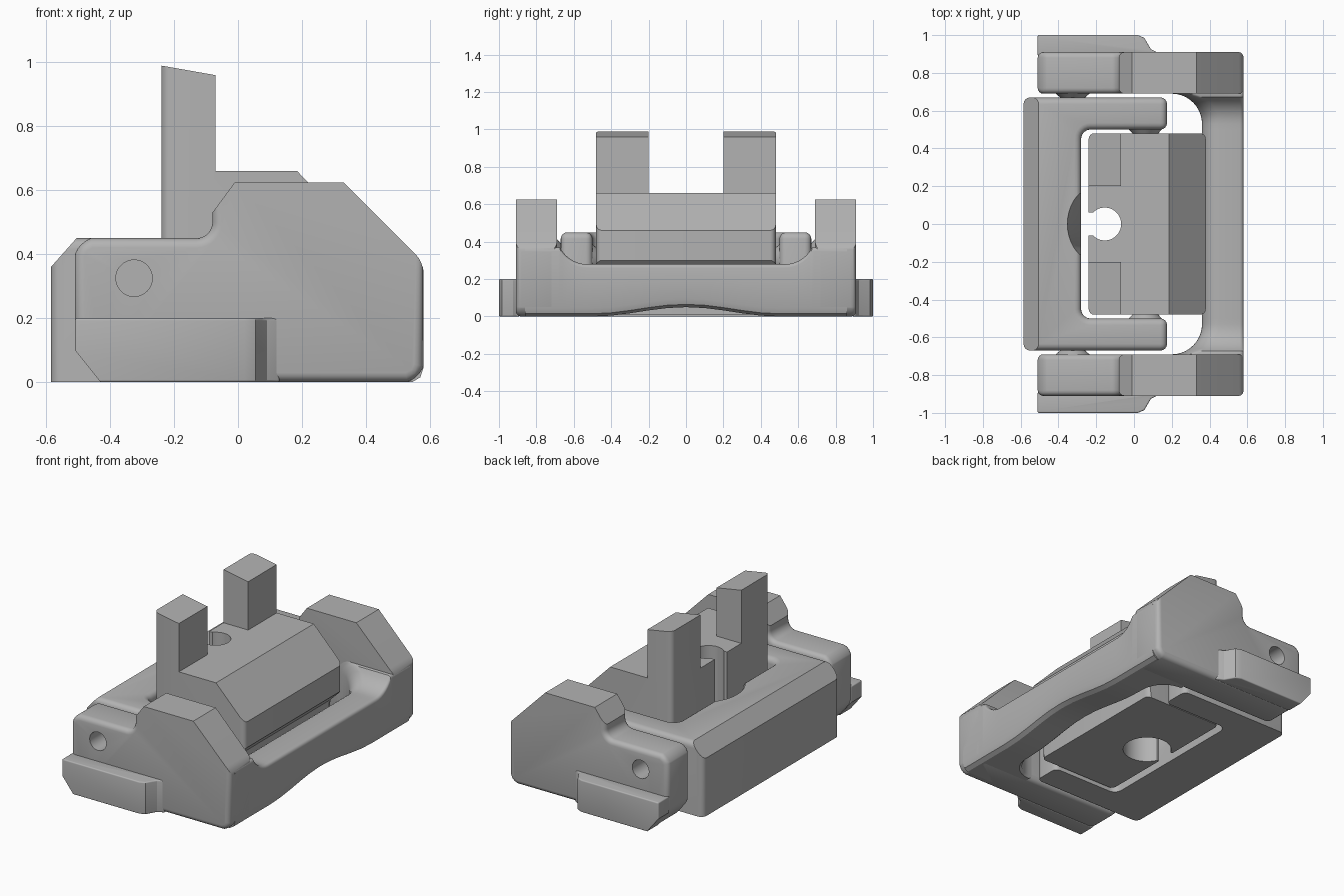
import bpy, bmesh, math
from mathutils import Vector, Matrix

if "Cube" in bpy.data.objects:
    bpy.data.objects.remove(bpy.data.objects["Cube"], do_unlink=True)

GREY = (0.45, 0.45, 0.45, 1)
mat = bpy.data.materials.new("plain grey")
mat.use_nodes = True
mat.diffuse_color = GREY
mat.node_tree.nodes["Principled BSDF"].inputs["Base Color"].default_value = GREY


def finish(bm, name):
    bmesh.ops.recalc_face_normals(bm, faces=bm.faces)
    me = bpy.data.meshes.new(name)
    bm.to_mesh(me)
    bm.free()
    me.materials.append(mat)
    ob = bpy.data.objects.new(name, me)
    bpy.context.collection.objects.link(ob)
    return ob


def arc(cx, cy, r, a0, a1, n=8):
    angles = [math.radians(a0 + (a1 - a0) * i / n) for i in range(n + 1)]
    return [(cx + r * math.cos(a), cy + r * math.sin(a)) for a in angles]


def prism(name, pts, axis, lo, hi, bevel=0.0, pick=lambda e: True, cut=None):
    """Extrude an outline along y or z, round chosen edges, slice off a corner."""
    bm = bmesh.new()
    place = (lambda p, h: (p[0], h, p[1])) if axis == "y" else (lambda p, h: (p[0], p[1], h))
    face = bm.faces.new([bm.verts.new(place(p, lo)) for p in pts])
    res = bmesh.ops.extrude_face_region(bm, geom=[face])
    move = Vector(place((0, 0), hi - lo))
    bmesh.ops.translate(bm, vec=move, verts=[v for v in res["geom"] if isinstance(v, bmesh.types.BMVert)])
    bmesh.ops.recalc_face_normals(bm, faces=bm.faces)
    if bevel:
        edges = [e for e in bm.edges if e.calc_face_angle(0) > 0.65 and pick(e)]
        bmesh.ops.bevel(bm, geom=edges, offset=bevel, offset_type="OFFSET", segments=4,
                        profile=0.5, affect="EDGES", clamp_overlap=True)
    if cut:
        geom = bm.verts[:] + bm.edges[:] + bm.faces[:]
        bmesh.ops.bisect_plane(bm, geom=geom, plane_co=cut[0], plane_no=cut[1], clear_outer=True)
        bmesh.ops.holes_fill(bm, edges=[e for e in bm.edges if e.is_boundary], sides=0)
    return finish(bm, name)


def cone(name, r1, r2, depth, loc, along_y=False):
    bm = bmesh.new()
    m = Matrix.Translation(loc)
    if along_y:
        m = m @ Matrix.Rotation(-math.pi / 2, 4, "X")
    bmesh.ops.create_cone(bm, cap_ends=True, segments=48, radius1=r1, radius2=r2, depth=depth, matrix=m)
    return finish(bm, name)


def box(name, x0, x1, y0, y1, z0, z1):
    return prism(name, [(x0, y0), (x1, y0), (x1, y1), (x0, y1)], "z", z0, z1)


def subtract(ob, *cutters):
    for c in cutters:
        mod = ob.modifiers.new("cut", "BOOLEAN")
        mod.operation, mod.solver, mod.object = "DIFFERENCE", "EXACT", c
    deps = bpy.context.evaluated_depsgraph_get()
    me = bpy.data.meshes.new_from_object(ob.evaluated_get(deps))
    ob.modifiers.clear()
    ob.data = me
    for c in cutters:
        bpy.data.objects.remove(c, do_unlink=True)


parts = []

# Outer frame: side arms with pin holes, foot flanges and pivot bosses
arm_outline = [(-0.51, 0.1), (-0.51, 0.40), (-0.495, 0.435), (-0.46, 0.45)]
arm_outline += arc(-0.13, 0.50, 0.05, -90, 0)
arm_outline += [(-0.08, 0.53), (-0.01, 0.625), (0.33, 0.625), (0.58, 0.375),
                (0.58, 0.05), (0.565, 0.015), (0.53, 0), (-0.43, 0)]
flange_outline = [(-0.51, 0.89), (-0.51, 1.0), (0.02, 1.0), (0.055, 0.985),
                  (0.075, 0.95), (0.09, 0.925), (0.13, 0.905), (0.13, 0.89)]
for s, side in ((1, "back"), (-1, "front")):
    arm = prism(side + "_frame_arm", arm_outline, "y", *sorted((s * 0.69, s * 0.91)), bevel=0.03,
                pick=lambda e: max(v.co.z for v in e.verts) < 0.55)
    subtract(arm, cone("pin_hole", 0.057, 0.057, 0.5, (-0.325, s * 0.8, 0.325), True))
    flange = prism(side + "_foot_flange", [(x, s * y) for x, y in flange_outline], "z", 0, 0.2,
                   bevel=0.025, cut=((-0.51, 0, 0.1), (-0.1, 0, -0.08)))
    wide, slim = (0.06, 0.095) if s > 0 else (0.095, 0.06)
    pin = cone(side + "_yoke_pivot", wide, slim, 0.03, (-0.325, s * 0.68, 0.325), True)
    pivot = cone(side + "_jaw_pivot", wide, slim, 0.04, (0.06, s * 0.49, 0.3), True)
    parts += [arm, flange, pin, pivot]

# Cross bar: lofted sections that flare smoothly into the arms
bm = bmesh.new()
half = [0, 0.1, 0.2, 0.3, 0.4, 0.5] + [0.53 + 0.16 * math.sin(math.radians(a)) for a in range(0, 91, 9)] + [0.86]
rings = []
for y in [-h for h in reversed(half[1:])] + half:
    t = min(max(abs(y) - 0.53, 0), 0.16)
    drop = math.sqrt(max(0.16 ** 2 - t * t, 0))
    x_in = 0.20 + drop
    top = min(0.44 - drop, 0.37)
    low = 0.05 * max(0, math.cos(math.pi * y)) ** 2 if abs(y) < 0.5 else 0
    sec = [(0.545, low), (0.57, low + 0.015), (0.58, low + 0.045)]
    sec += arc(0.56, top - 0.02, 0.02, 0, 90, 4)
    sec += arc(x_in + 0.09, top - 0.09, 0.09, 90, 180, 8)
    sec += [(x_in, low + 0.02), (x_in + 0.02, low)]
    rings.append([bm.verts.new((x, y, z)) for x, z in sec])
for a, b in zip(rings, rings[1:]):
    for i in range(len(a)):
        j = (i + 1) % len(a)
        bm.faces.new((a[i], a[j], b[j], b[i]))
bm.faces.new(rings[0])
bm.faces.new(rings[-1])
parts.append(finish(bm, "frame_cross_bar"))

# Inner yoke: U-shaped in plan, sloped rear edge, round relief beside the hole
upper = [(-0.585, 0.67), (0.175, 0.67), (0.175, 0.5)] + arc(-0.23, 0.45, 0.05, 90, 180, 6)
yoke_outline = upper + [(x, -y) for x, y in reversed(upper)]
yoke = prism("yoke", yoke_outline, "z", 0, 0.45, bevel=0.035,
             pick=lambda e: max(v.co.z for v in e.verts) > 0.1,
             cut=((-0.585, 0, 0.36), (-0.09, 0, 0.08)))
subtract(yoke, cone("relief", 0.165, 0.25, 0.36, (-0.11, 0, 0.30)))
parts.append(yoke)

# Jaw block: two posts, sloped nose, bored and slotted
jaw_outline = [(-0.24, 0.01), (-0.24, 0.99), (-0.07, 0.96), (-0.07, 0.66), (0.185, 0.66),
               (0.38, 0.46), (0.38, 0.30), (0.30, 0.22), (0.30, 0.01)]
jaw = prism("jaw_block", jaw_outline, "y", -0.48, 0.48, bevel=0.03,
            pick=lambda e: abs((e.verts[0].co - e.verts[1].co).normalized().z) > 0.95
            and not (abs(e.verts[0].co.x + 0.07) < 0.01))
subtract(jaw,
         box("post_gap", -0.3, -0.069, -0.2, 0.2, 0.66, 1.2),
         cone("bore", 0.087, 0.087, 2, (-0.155, 0, 0.4)),
         box("slot", -0.3, -0.18, -0.06, 0.06, -0.1, 0.8),
         cone("counterbore", 0.14, 0.14, 0.4, (-0.10, 0, 0)))
parts.append(jaw)

# Smooth rounded edges, keep hard corners
bpy.ops.object.select_all(action="DESELECT")
for ob in parts:
    ob.select_set(True)
bpy.context.view_layer.objects.active = parts[0]
bpy.ops.object.shade_smooth_by_angle(angle=math.radians(30))
